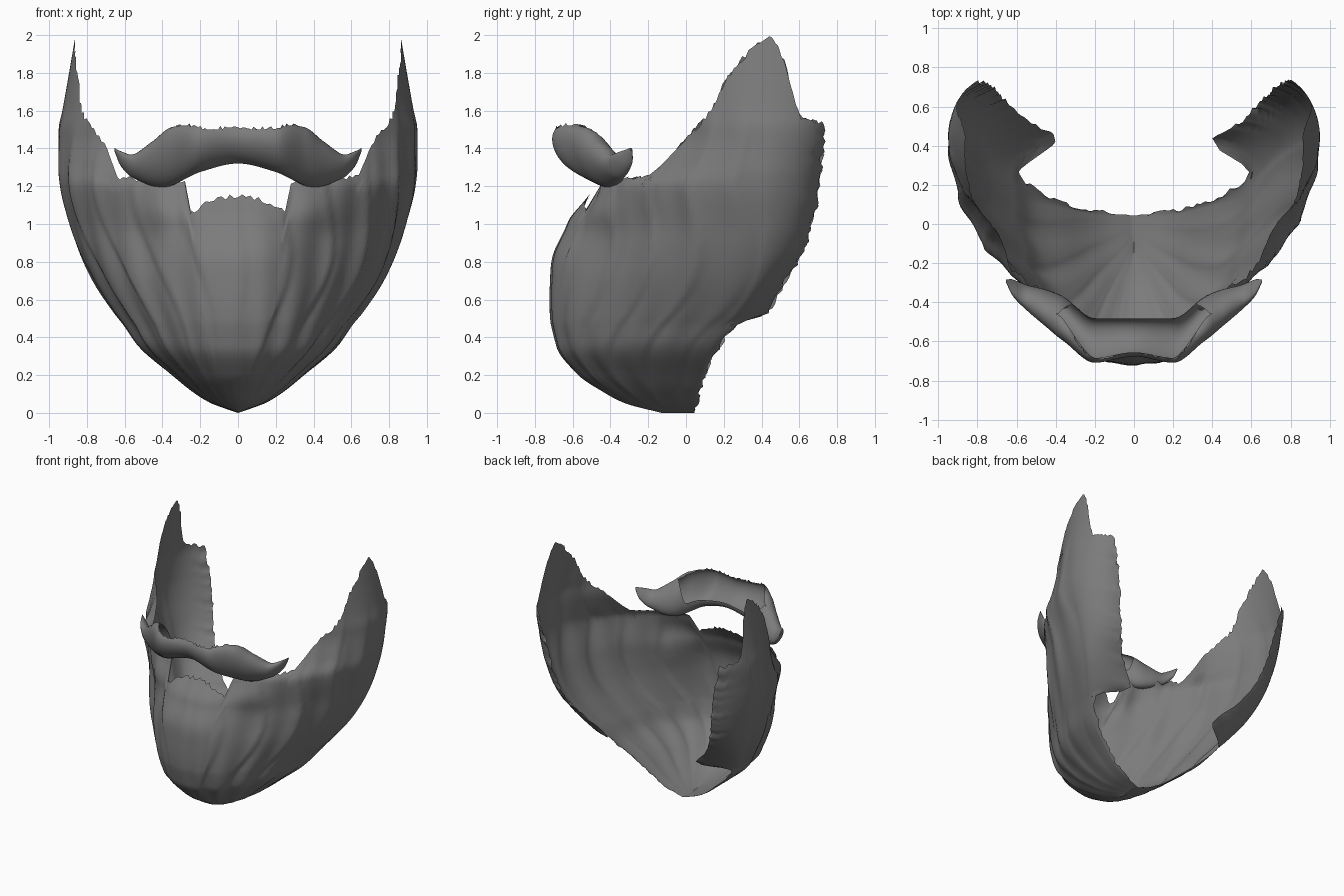
import bpy, bmesh, math, random

random.seed(4)
cube = bpy.data.objects.get("Cube")
if cube:
    bpy.data.objects.remove(cube, do_unlink=True)

grey = bpy.data.materials.new("hair_grey")
grey.use_nodes = True
colour = (0.2, 0.2, 0.2, 1)
grey.diffuse_color = colour
grey.node_tree.nodes["Principled BSDF"].inputs["Base Color"].default_value = colour


def clamp(v):
    return max(0, min(1, v))


def curve(rows, x):
    """Monotone smooth interpolation of table rows keyed by their first value."""
    x = min(max(x, rows[0][0]), rows[-1][0])
    i = 0
    while i < len(rows) - 2 and x > rows[i + 1][0]:
        i += 1

    def slope(k, c):
        return (rows[k + 1][c] - rows[k][c]) / (rows[k + 1][0] - rows[k][0])

    def tangent(k, c):
        if k == 0 or k == len(rows) - 1:
            return slope(min(k, len(rows) - 2), c)
        p, q = slope(k - 1, c), slope(k, c)
        return 2 * p * q / (p + q) if p * q > 0 else 0

    h = rows[i + 1][0] - rows[i][0]
    u = (x - rows[i][0]) / h
    out = []
    for c in range(1, len(rows[0])):
        a, b = rows[i][c], rows[i + 1][c]
        out.append(a + (b - a) * u * u * (3 - 2 * u)
                   + h * u * (1 - u) * ((1 - u) * tangent(i, c) - u * tangent(i + 1, c)))
    return out


def sheet(name, columns):
    """Skin a grid of points, given as equal columns, into a smooth open sheet."""
    bm = bmesh.new()
    grid = [[bm.verts.new(p) for p in col] for col in columns]
    for left, right in zip(grid, grid[1:]):
        for j in range(len(left) - 1):
            bm.faces.new((left[j], right[j], right[j + 1], left[j + 1]))
    bmesh.ops.remove_doubles(bm, verts=bm.verts, dist=0.0005)
    mesh = bpy.data.meshes.new(name)
    bm.to_mesh(mesh)
    bm.free()
    mesh.materials.append(grey)
    obj = bpy.data.objects.new(name, mesh)
    bpy.context.collection.objects.link(obj)
    bpy.ops.object.select_all(action="DESELECT")
    obj.select_set(True)
    bpy.context.view_layer.objects.active = obj
    bpy.ops.object.shade_smooth_by_angle(angle=math.radians(50))


# Beard slices: height, half width, y of widest point, front y, chin bulge, rear x, rear y
SLICES = [
    (0, 0, .03, -.13, 0, 0, .05),
    (.05, .14, .04, -.32, 0, .13, .06),
    (.1, .225, .05, -.42, 0, .215, .07),
    (.2, .35, .08, -.56, .01, .335, .1),
    (.35, .525, .12, -.65, .035, .5, .18),
    (.47, .61, .2, -.655, .06, .59, .28),
    (.52, .65, .25, -.65, .07, .4, .42),
    (.7, .77, .36, -.615, .105, .55, .53),
    (.85, .84, .4, -.56, .14, .64, .62),
    (1, .89, .42, -.51, .12, .69, .67),
    (1.2, .94, .42, -.495, 0, .73, .71),
    (1.3, .95, .43, -.36, 0, .75, .72),
    (1.5, .95, .45, -.24, 0, .8, .73),
    (1.6, .93, .45, -.24, 0, .81, .73),
    (2, .86, .45, -.24, 0, .85, .73),
]
# Upper edge of the cheeks by angle, then down the rear corner
CHEEK_TOP = [(17, 1.23), (41, 1.25), (49, 1.44), (63, 1.61), (69, 1.75), (80, 1.91), (90, 2)]
REAR_TOP = [(0, 2), (.2, 1.86), (.32, 1.7), (.41, 1.6), (.5, 1.56), (1, 1.53)]
FRONT = 0.75      # share of each half that lies ahead of the widest point
COLS, ROWS = 90, 70


def beard_top(t):
    if t > FRONT:
        return curve(REAR_TOP, (t - FRONT) / (1 - FRONT))[0]
    angle = t / FRONT * 90
    if angle < 17:
        return 1.15 - 0.1 * (angle / 17) ** 2
    return curve(CHEEK_TOP, angle)[0]


def beard_point(t, z, side, fray):
    w, yc, yf, bulge, xe, yb = curve(SLICES, z)
    if t <= FRONT:
        a = t / FRONT * math.pi / 2
        x, y = w * math.sin(a), yc - (yc - yf) * math.cos(a)
        # chin tuft, narrower toward the lip
        y -= bulge * math.exp(-(x / (.45 - .11 * min(z, 1))) ** 4)
        # rounded pad beside each mouth corner
        y -= .05 * math.exp(-((x - .42) / .11) ** 2 - ((z - 1.06) / .12) ** 2)
    else:
        a = math.pi / 2
        s = (t - FRONT) / (1 - FRONT)
        x = w - (w - xe) * s ** 1.8
        y = yc + (yb - yc) * (.5 * s + .5 * math.sin(s * a)) + fray * s ** 4
    # combed locks: soft waves plus a few overlapping ridges
    fade = clamp(z / .4) * clamp((1.7 - z) / .5) * math.sin(min(t / FRONT, 1) * math.pi) ** .5
    lock = (t * 7 + .25 * math.sin(z * 5 + side)) % 1
    wave = .008 * math.sin(t * 50 + z * 4 + side) + .018 * (min(lock, (1 - lock) * 6) - .5)
    wave *= fade
    return (side * (x + wave * math.sin(a)), y - wave * math.cos(a), z)


frays = {s: [random.uniform(-.015, .01) for _ in range(ROWS + 1)] for s in (-1, 1)}
columns = []
for i in range(-COLS, COLS + 1):
    t, side = abs(i) / COLS, -1 if i < 0 else 1
    top = beard_top(t)
    if top < 1.95:
        top += random.uniform(-.018, .012)
    columns.append([beard_point(t, top * (j / ROWS) ** 1.3, side, frays[side][j])
                    for j in range(ROWS + 1)])
sheet("beard", columns)

# Moustache sections: x, centre y, centre z, depth radius, height radius
SECTIONS = [
    (0, -.58, 1.42, .09, .1),
    (.2, -.595, 1.4, .105, .125),
    (.36, -.485, 1.355, .1, .155),
    (.45, -.43, 1.32, .085, .12),
    (.55, -.375, 1.305, .06, .065),
    (.62, -.325, 1.345, .04, .04),
    (.655, -.29, 1.395, .005, .008),
]
mirrored = [(-SECTIONS[1][0],) + SECTIONS[1][1:]] + SECTIONS
columns = []
for i in range(-56, 57):
    x = .655 * i / 56
    cy, cz, ry, rz = curve(mirrored, abs(x))
    # open behind the lip, the front wall rolling back until the tube closes
    start = 120 - 60 * clamp((abs(x) - .2) / .17)
    closing = clamp((abs(x) - .3) / .09)
    end = 335 + (start + 25) * closing
    fray = random.uniform(-.015, .012) * (1 - closing)
    col = []
    for j in range(29):
        a = math.radians(start + (end - start) * j / 28)
        rise = rz * math.sin(a)
        # the underside sits further back than the top
        col.append((x, cy + ry * math.cos(a) - .35 * rise, cz + rise + (fray if j == 0 else 0)))
    columns.append(col)
sheet("moustache", columns)
